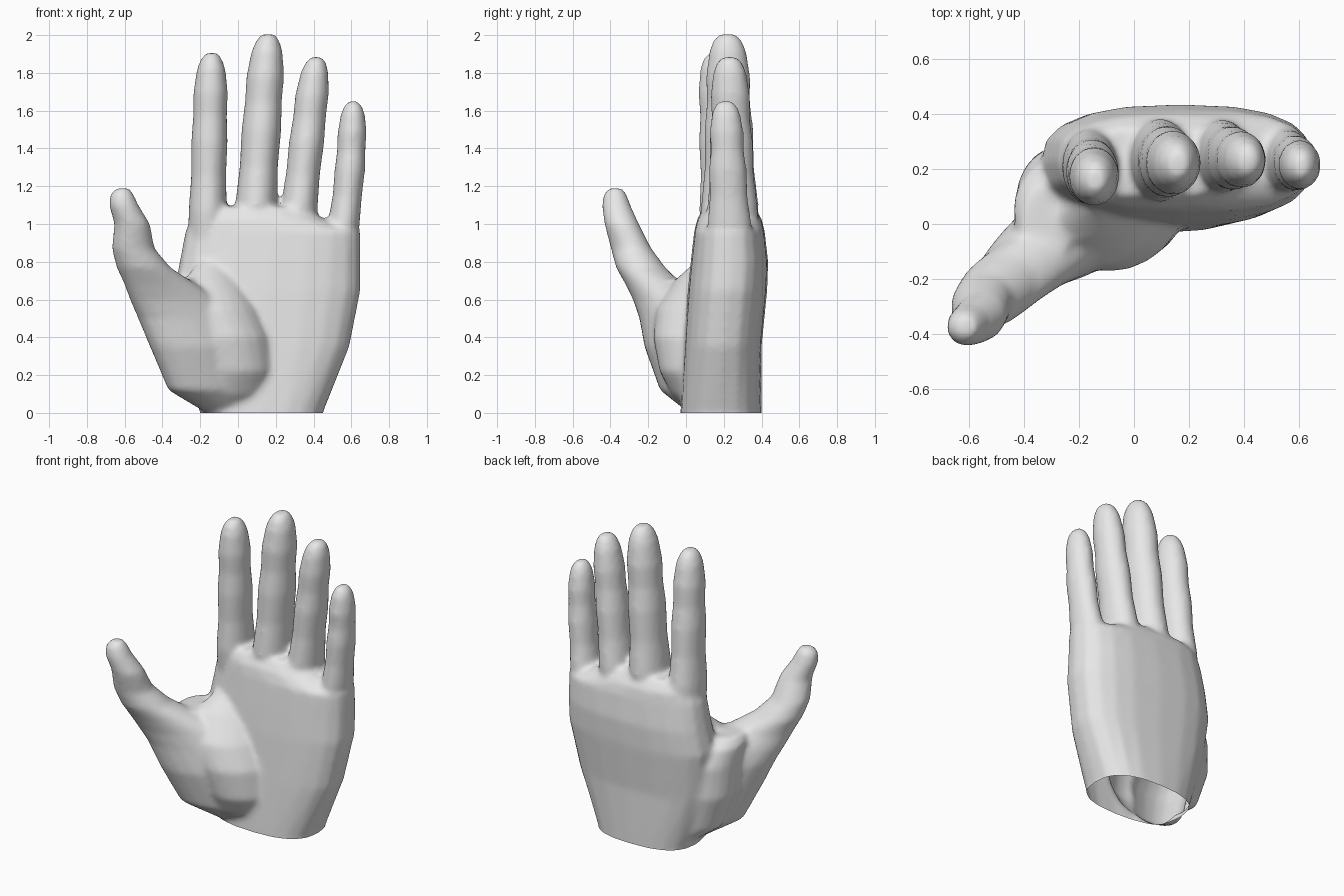
import bpy
import bmesh
import math

if "Cube" in bpy.data.objects:
    bpy.data.objects.remove(bpy.data.objects["Cube"], do_unlink=True)

SIDES = 20
bm = bmesh.new()


def rounded(value, power):
    """Superellipse coordinate: higher power gives a boxier outline."""
    return math.copysign(abs(value) ** (2 / power), value)


def loft(sections, tilt=0, power=2):
    """Closed tube through level rings (z, centre x, centre y, radius x, radius y)."""
    c, s = math.cos(tilt), math.sin(tilt)
    rings = []
    for z, cx, cy, rx, ry in sections:
        ring = []
        for i in range(SIDES):
            angle = math.tau * i / SIDES
            u = rx * rounded(math.cos(angle), power)
            v = ry * rounded(math.sin(angle), power)
            ring.append(bm.verts.new((cx + u * c - v * s, cy + u * s + v * c, z)))
        rings.append(ring)
    for low, high in zip(rings, rings[1:]):
        for i in range(SIDES):
            j = (i + 1) % SIDES
            bm.faces.new((low[i], low[j], high[j], high[i]))
    bm.faces.new(reversed(rings[0]))
    bm.faces.new(rings[-1])


# Shared finger shape: position along the length, width factor, depth factor
FINGER_SHAPE = [
    (0, 1.0, 1.3), (0.2, 1.02, 1.4), (0.38, 0.93, 1.2), (0.55, 0.97, 1.2),
    (0.68, 0.9, 1.05), (0.8, 0.92, 1.08), (0.92, 0.76, 0.9),
    (0.97, 0.56, 0.7), (1, 0.32, 0.4),
]


def finger(base, tip, radius, bow=0):
    """Tapered finger with slight joints; bow bends the middle sideways."""
    sections = []
    for t, width, depth in FINGER_SHAPE:
        x, y, z = (a + (b - a) * t for a, b in zip(base, tip))
        x += bow * math.sin(math.pi * t)
        sections.append((z, x, y, radius * width, radius * depth))
    loft(sections)


# Palm, running below the floor so that the wrist can be cut open
loft([
    (-0.1, 0.125, 0.185, 0.32, 0.215),
    (0, 0.125, 0.185, 0.325, 0.215),
    (0.35, 0.14, 0.195, 0.45, 0.205),
    (0.65, 0.155, 0.22, 0.495, 0.21),
    (0.8, 0.17, 0.23, 0.48, 0.205),
    (0.96, 0.185, 0.23, 0.465, 0.187),
    (1.03, 0.1, 0.23, 0.35, 0.17),
    (1.09, 0.07, 0.225, 0.29, 0.125),
], power=2.6)

TILT = math.radians(30)

# Thumb, rising out of the palm
loft([
    (-0.1, 0.05, 0.18, 0.18, 0.08),
    (0, 0.01, 0.145, 0.2, 0.1),
    (0.12, -0.1, 0.06, 0.3, 0.15),
    (0.35, -0.17, 0, 0.33, 0.17),
    (0.5, -0.25, -0.04, 0.31, 0.16),
    (0.6, -0.33, -0.1, 0.27, 0.14),
    (0.68, -0.41, -0.17, 0.21, 0.125),
    (0.77, -0.5, -0.24, 0.15, 0.125),
    (0.87, -0.555, -0.29, 0.117, 0.105),
    (1, -0.56, -0.34, 0.097, 0.09),
    (1.1, -0.605, -0.37, 0.08, 0.076),
    (1.16, -0.615, -0.375, 0.062, 0.06),
    (1.19, -0.61, -0.375, 0.035, 0.035),
], TILT)

# Fleshy pad at the root of the thumb
loft([
    (0, 0.03, 0.13, 0.18, 0.08),
    (0.1, 0, 0.07, 0.19, 0.13),
    (0.22, 0, 0.03, 0.2, 0.16),
    (0.4, -0.04, 0.01, 0.22, 0.17),
    (0.55, -0.1, 0.01, 0.22, 0.15),
    (0.7, -0.13, 0.06, 0.17, 0.1),
    (0.8, -0.12, 0.12, 0.1, 0.06),
], TILT)

# Web of skin between thumb and palm
loft([
    (0, -0.02, 0.21, 0.14, 0.12),
    (0.13, -0.17, 0.14, 0.17, 0.14),
    (0.35, -0.25, 0.12, 0.17, 0.17),
    (0.55, -0.27, 0.09, 0.16, 0.19),
    (0.66, -0.3, 0.04, 0.14, 0.18),
    (0.71, -0.32, 0, 0.09, 0.14),
])

# Index, middle, ring and little fingers
finger((-0.165, 0.22, 0.86), (-0.14, 0.16, 1.905), 0.1)
finger((0.08, 0.235, 0.88), (0.16, 0.22, 2.005), 0.109)
finger((0.3, 0.25, 0.88), (0.415, 0.23, 1.885), 0.097)
finger((0.535, 0.235, 0.84), (0.61, 0.21, 1.65), 0.084, bow=0.016)

mesh = bpy.data.meshes.new("hand")
bm.to_mesh(mesh)
bm.free()
hand = bpy.data.objects.new("hand", mesh)
bpy.context.collection.objects.link(hand)

# Fuse the parts into one skin and soften the joins
remesh = hand.modifiers.new("fuse", 'REMESH')
remesh.mode = 'VOXEL'
remesh.voxel_size = 0.016
soften = hand.modifiers.new("soften", 'SMOOTH')
soften.factor = 0.5
soften.iterations = 9

bpy.context.view_layer.objects.active = hand
hand.select_set(True)
bpy.ops.object.convert(target='MESH')

# Cut the wrist open at the floor
bm = bmesh.new()
bm.from_mesh(hand.data)
bmesh.ops.bisect_plane(
    bm, geom=bm.verts[:] + bm.edges[:] + bm.faces[:], dist=0.0001,
    plane_co=(0, 0, 0), plane_no=(0, 0, 1), clear_inner=True)
bm.to_mesh(hand.data)
bm.free()

# Plain grey material
grey = bpy.data.materials.new("light grey")
grey.use_nodes = True
colour = (0.8, 0.8, 0.8, 1)
grey.diffuse_color = colour
grey.node_tree.nodes["Principled BSDF"].inputs["Base Color"].default_value = colour
hand.data.materials.clear()
hand.data.materials.append(grey)
bpy.ops.object.shade_smooth_by_angle(angle=math.radians(50))
